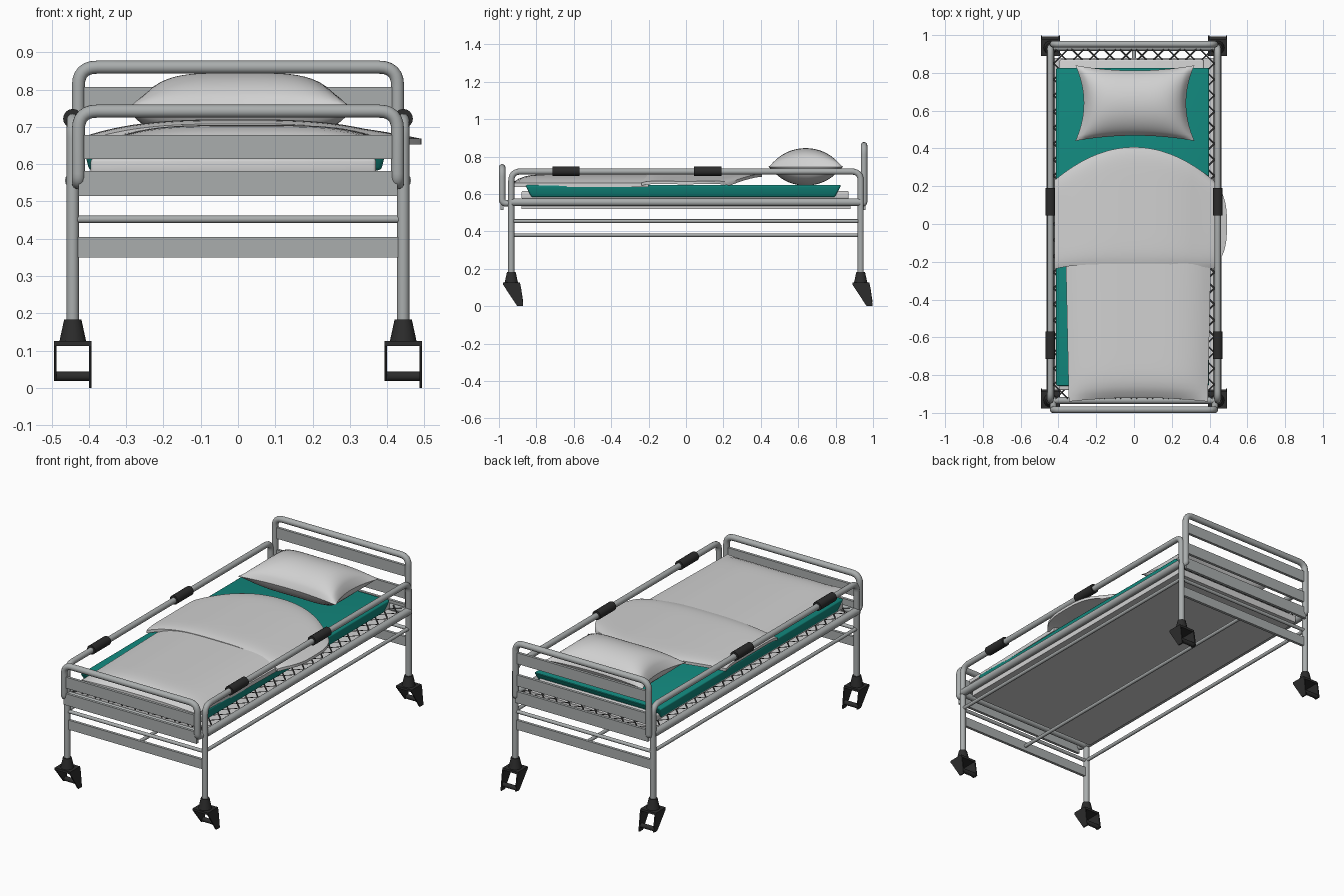
import bpy, bmesh, math
from mathutils import Vector

cube = bpy.data.objects.get("Cube")
if cube:
    bpy.data.objects.remove(cube, do_unlink=True)


def material(name, rgb):
    m = bpy.data.materials.new(name)
    m.use_nodes = True
    m.diffuse_color = (*rgb, 1)
    m.node_tree.nodes["Principled BSDF"].inputs["Base Color"].default_value = (*rgb, 1)
    return m


METAL = material("grey metal", (0.40, 0.42, 0.42))
LINEN = material("white linen", (0.64, 0.64, 0.64))
TEAL = material("teal mattress", (0.006, 0.25, 0.21))
BLACK = material("black rubber", (0.025, 0.025, 0.025))


def finish(name, bm, mat, smooth=True):
    bmesh.ops.recalc_face_normals(bm, faces=bm.faces)
    mesh = bpy.data.meshes.new(name)
    bm.to_mesh(mesh)
    bm.free()
    mesh.materials.append(mat)
    obj = bpy.data.objects.new(name, mesh)
    bpy.context.collection.objects.link(obj)
    if smooth:
        bpy.ops.object.select_all(action='DESELECT')
        obj.select_set(True)
        bpy.context.view_layer.objects.active = obj
        bpy.ops.object.shade_smooth_by_angle(angle=math.radians(40))
    return obj


def box(name, lo, hi, mat, bevel=0.0, taper=1.0):
    bm = bmesh.new()
    bmesh.ops.create_cube(bm, size=1)
    for v in bm.verts:
        k = taper if v.co.z < 0 else 1
        v.co = Vector([(a + b) / 2 + c * (b - a) * s
                       for a, b, c, s in zip(lo, hi, v.co, (k, k, 1))])
    if bevel:
        bmesh.ops.bevel(bm, geom=bm.edges[:], offset=bevel, segments=3,
                        profile=0.5, affect='EDGES')
    return finish(name, bm, mat, bool(bevel))


def tube(name, points, radius, mat, bend=0.05):
    # Round the corners, then sweep a ring along the path
    pts = [Vector(p) for p in points]
    path = [pts[0]]
    for a, b, c in zip(pts, pts[1:], pts[2:]):
        r = min(bend, (a - b).length / 2, (c - b).length / 2)
        p, q = b + (a - b).normalized() * r, b + (c - b).normalized() * r
        for i in range(7):
            t = i / 6
            path.append(p * (1 - t) ** 2 + b * (2 * t * (1 - t)) + q * t ** 2)
    path.append(pts[-1])
    bm = bmesh.new()
    rings, normal = [], None
    for i, p in enumerate(path):
        d = (path[min(i + 1, len(path) - 1)] - path[max(i - 1, 0)]).normalized()
        normal = d.orthogonal() if normal is None else normal - d * normal.dot(d)
        normal.normalize()
        side = d.cross(normal)
        angles = [math.tau * k / 16 for k in range(16)]
        rings.append([bm.verts.new(p + radius * (normal * math.cos(a) + side * math.sin(a)))
                      for a in angles])
    for r, s in zip(rings, rings[1:]):
        for k in range(16):
            bm.faces.new((r[k], r[k - 1], s[k - 1], s[k]))
    bm.faces.new(rings[0])
    bm.faces.new(rings[-1])
    return finish(name, bm, mat)


def sheet(name, n, top, bottom, mat):
    # Closed cloth shape from a top and a bottom surface over u, v in -1..1
    bm = bmesh.new()
    span = [2 * i / n - 1 for i in range(n + 1)]
    layers = [[[bm.verts.new(f(u, v)) for v in span] for u in span] for f in (top, bottom)]
    for g in layers:
        for i in range(n):
            for j in range(n):
                bm.faces.new((g[i][j], g[i + 1][j], g[i + 1][j + 1], g[i][j + 1]))
    t, b = layers
    for i in range(n):
        for k in (0, n):
            bm.faces.new((t[i][k], t[i + 1][k], b[i + 1][k], b[i][k]))
            bm.faces.new((t[k][i], t[k][i + 1], b[k][i + 1], b[k][i]))
    bmesh.ops.remove_doubles(bm, verts=bm.verts, dist=0.0001)
    return finish(name, bm, mat)


def prism(name, outline, x0, x1, mat):
    bm = bmesh.new()
    face = bm.faces.new([bm.verts.new((x0, y, z)) for y, z in outline])
    ext = bmesh.ops.extrude_face_region(bm, geom=[face])
    for v in ext["geom"]:
        if isinstance(v, bmesh.types.BMVert):
            v.co.x = x1
    return finish(name, bm, mat, False)


X, Y, R = 0.443, 0.934, 0.0165

# Legs that bend into the side rails, with grips, frame rails and lower rods
for sx, side in ((-1, "right"), (1, "left")):
    x = sx * X
    tube(side + "_legs_and_rail", [(x, -Y, 0.17), (x, -Y, 0.72), (x, Y, 0.72), (x, Y, 0.17)], R, METAL)
    tube(side + "_frame_rail", [(x, -Y, 0.556), (x, Y, 0.556)], 0.021, METAL)
    tube(side + "_lower_rod", [(x, -Y, 0.455), (x, Y, 0.455)], 0.01, METAL)
    for y in (-0.642, 0.117):
        tube(side + "_grip", [(x, y - 0.073, 0.722), (x, y + 0.073, 0.722)], 0.026, BLACK)
tube("centre_rod", [(0, -Y, 0.38), (0, Y, 0.38)], 0.01, METAL)

# Footboard and headboard hoops with their slats
for name, y, sy, top, bands in (
        ("footboard", -0.983, -1, 0.742, ((0.614, 0.678), (0.515, 0.582))),
        ("headboard", 0.952, 1, 0.860, ((0.743, 0.807), (0.614, 0.678), (0.515, 0.582)))):
    x = 0.428
    tube(name + "_hoop", [(-x, sy * Y, 0.55), (-x, y, 0.55), (-x, y, top), (x, y, top),
                          (x, y, 0.55), (x, sy * Y, 0.55)], 0.0175, METAL)
    for lo, hi in bands:
        box(name + "_slat", (-x, y - 0.008, lo), (x, y + 0.008, hi), METAL)
    box(name + "_low_slat", (-X, sy * Y - 0.008, 0.35), (X, sy * Y + 0.008, 0.405), METAL)
    tube(name + "_cross_rod", [(-X, sy * Y, 0.452), (X, sy * Y, 0.452)], 0.01, METAL)
    tube(name + "_frame_rail", [(-X, sy * Y, 0.55), (X, sy * Y, 0.55)], 0.018, METAL)

# Casters: collar, open fork and axle
for cx in (-X, X):
    for cy in (-Y, Y):
        bm = bmesh.new()
        bmesh.ops.create_cone(bm, cap_ends=True, segments=16, radius1=0.036, radius2=0.023, depth=0.06)
        bmesh.ops.translate(bm, verts=bm.verts, vec=(cx, cy, 0.154))
        finish("caster_collar", bm, BLACK)
        box("caster_top", (cx - 0.05, cy - 0.044, 0.113), (cx + 0.05, cy + 0.046, 0.126), BLACK)
        for s, low in ((-1, 0.02), (1, 0.0)):
            outline = [(-0.044, 0.115), (-0.04, 0.126), (0.046, 0.126), (0.052, 0.10),
                       (0.064, low), (0.032, low)]
            prism("caster_fork", [(cy + y, z) for y, z in outline],
                  cx + s * 0.043, cx + s * 0.05, BLACK)
        tube("caster_axle", [(cx - 0.05, cy + 0.045, 0.031), (cx + 0.05, cy + 0.045, 0.031)],
             0.013, BLACK)

# Bed base, wire lattice and mattress
box("base_panel", (-0.42, -0.88, 0.52), (0.42, 0.88, 0.56), LINEN)
bm = bmesh.new()
W, L, STEP = 0.425, 0.925, 0.085
for s in (-1, 1):
    for i in range(-16, 17):
        c = i * STEP
        ends = sorted((s * (-L - c), s * (L - c)))
        a, b = max(-W, ends[0]), min(W, ends[1])
        if b - a < 0.01:
            continue
        o = 0.006
        bm.faces.new([bm.verts.new((x, s * x + c + d, 0.57))
                      for x, d in ((a, -o), (b, -o), (b, o), (a, o))])
bmesh.ops.solidify(bm, geom=bm.faces[:], thickness=0.006)
finish("wire_lattice", bm, BLACK, False)
box("under_mattress", (-0.395, -0.88, 0.574), (0.37, 0.87, 0.615), LINEN, 0.008)
box("mattress", (-0.415, -0.86, 0.583), (0.40, 0.83, 0.648), TEAL, 0.01, 0.96)


# Lower blanket, drooping at its edges
def lower(u, v):
    x = 0.023 + 0.384 * u - 0.008 * (1 - v) * u
    y = -0.56 + 0.36 * v - (1 - v) / 2 * 0.02 * u * u
    z = 0.66 + 0.045 * (1 - abs(u) ** 4) * (1 - max(0, -v) ** 8)
    return Vector((x, y, z))


# Folded cover with an arched top edge and a flap over the left side
def cover(u, v):
    t = (v + 1) / 2
    y0, y1 = -0.212 - 0.026 * u ** 4, 0.407 - 0.175 * u * u
    x = 0.42 * u
    y = y0 + (y1 - y0) * t
    z = 0.672 + 0.048 * (1 - abs(u) ** 3) - 0.012 * abs(v) ** 8
    if u > 0.8:
        k = (u - 0.8) / 0.2 * (1 - abs(v) ** 3)
        x += 0.072 * k
        z -= 0.004 * k
    return Vector((x, y, z))


sheet("blanket", 24, lower, lambda u, v: lower(u, v) * 1 - Vector((0, 0, 0.022)), LINEN)
sheet("folded_cover", 30, cover, lambda u, v: cover(u, v) - Vector((0, 0, 0.016)), LINEN)


# Pillow with pinched sides and pointed corners
def pillow(sign):
    def f(u, v):
        x = 0.005 + 0.315 * u * (1 - 0.14 * (1 - v * v))
        y = 0.64 + 0.2 * v * (1 - 0.14 * (1 - u * u))
        h = 0.1 * max(0, (1 - u ** 4) * (1 - v * v)) ** 0.6
        return Vector((x, y, 0.745 + sign * h))
    return f


sheet("pillow", 28, pillow(1), pillow(-1), LINEN)
